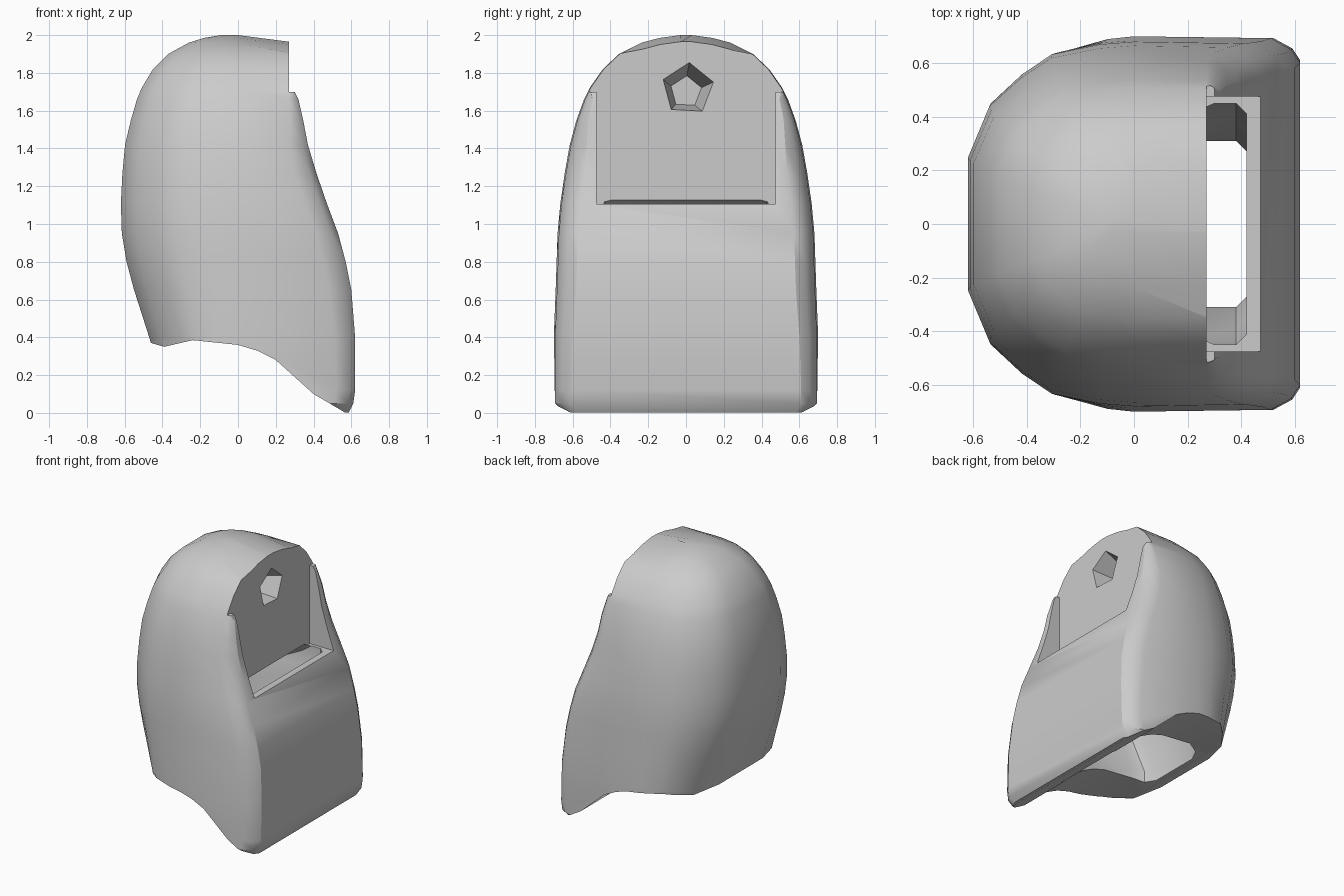
import bpy, bmesh, math
from mathutils import Vector

cube = bpy.data.objects.get("Cube")
if cube:
    bpy.data.objects.remove(cube, do_unlink=True)

grey = bpy.data.materials.new("plain grey")
grey.use_nodes = True
grey.diffuse_color = (0.6, 0.6, 0.6, 1)
grey.node_tree.nodes["Principled BSDF"].inputs["Base Color"].default_value = (0.6, 0.6, 0.6, 1)


def loft(name, rings):
    """Skin a stack of closed rings with equal point counts and cap the ends."""
    bm = bmesh.new()
    rows = [[bm.verts.new(p) for p in ring] for ring in rings]
    n = len(rows[0])
    for a, b in zip(rows, rows[1:]):
        for i in range(n):
            j = (i + 1) % n
            bm.faces.new((a[i], a[j], b[j], b[i]))
    bm.faces.new(rows[0][::-1])
    bm.faces.new(rows[-1])
    bmesh.ops.recalc_face_normals(bm, faces=bm.faces[:])
    mesh = bpy.data.meshes.new(name)
    bm.to_mesh(mesh)
    bm.free()
    mesh.materials.append(grey)
    obj = bpy.data.objects.new(name, mesh)
    bpy.context.collection.objects.link(obj)
    return obj


def box(name, lo, hi):
    return loft(name, [[(lo[0], lo[1], z), (hi[0], lo[1], z), (hi[0], hi[1], z), (lo[0], hi[1], z)]
                       for z in (lo[2], hi[2])])


def cut(target, cutter):
    cutter.hide_render = True
    bpy.context.view_layer.objects.active = target
    mod = target.modifiers.new("cut", "BOOLEAN")
    mod.operation = "DIFFERENCE"
    mod.solver = "EXACT"
    mod.object = cutter
    bpy.ops.object.modifier_apply(modifier=mod.name)
    bpy.data.objects.remove(cutter, do_unlink=True)


# Plan outline of the rounded back: (share of the depth, share of the half width)
BACK = [(0, .37), (.13, .66), (.32, .82), (.5, .93), (.79, .985), (1, 1)]


def shell_ring(z, back, front, width, chamfer):
    depth = max(0.02, 0.0 - back)
    side = [(back + t * depth, s * width) for t, s in BACK]
    side += [(front - chamfer, width * .99), (front - chamfer * .3, width - chamfer * .45),
             (front, width - chamfer * .9)]
    drop = lambda x: .035 * max(0, x) / .27 if z > 1.9 else 0
    return [(x, y, z - drop(x)) for x, y in side] + [(x, -y, z - drop(x)) for x, y in side[::-1]]


# Domed shell: height, back x, front x, half width, front corner chamfer
SHELL = [(0, -.36, .585, .65, .08), (.05, -.37, .61, .70, .10), (.12, -.39, .62, .70, .10),
         (.4, -.47, .62, .70, .11), (.65, -.55, .60, .69, .12), (.8, -.59, .57, .685, .12),
         (.95, -.615, .53, .68, .12), (1.11, -.62, .47, .665, .12), (1.27, -.612, .415, .642, .12),
         (1.42, -.598, .37, .615, .10), (1.55, -.567, .345, .58, .07), (1.66, -.535, .32, .54, .05),
         (1.72, -.51, .29, .51, .004), (1.82, -.45, .29, .44, .004), (1.9, -.37, .29, .355, .004),
         (1.96, -.26, .29, .235, .004), (1.985, -.18, .29, .14, .004), (2.0, -.09, .29, .03, .004)]
shell = loft("hollow_shell", [shell_ring(*row) for row in SHELL])

# Sweeping underside
under = [(.7, -.1), (.7, .0), (.565, .003), (.4, .1), (.2, .28), (.1, .33), (0, .36),
         (-.24, .385), (-.39, .35), (-.46, .37), (-.8, .42), (-.8, -.1)]
cut(shell, loft("underside_cutter", [[(x, y, z) for x, z in under] for y in (-1, 1)]))


# Cavity open at the bottom, narrowing toward the rim
def cavity_ring(z, back, front, width):
    r = min(.12, (front - back) * .4)
    side = [(back, width - r), (back + r * .3, width - r * .3), (back + r, width),
            (front - .04, width), (front, width - .04)]
    return [(x, y, z) for x, y in side] + [(x, -y, z) for x, y in side[::-1]]


CAVITY = [(-.2, -.36, .42, .31), (.45, -.36, .42, .31), (.75, -.3, .42, .39),
          (.95, -.1, .42, .44), (1.05, .1, .42, .45), (1.13, .275, .42, .45)]
cut(shell, loft("cavity_cutter", [cavity_ring(*row) for row in CAVITY]))

# Front window above the chest plate, and the flat face of the dome
cut(shell, box("window_cutter", (.27, -.475, 1.107), (1, .475, 2.2)))
cut(shell, box("face_cutter", (.27, -1, 1.70), (1, 1, 2.2)))


# Five-sided tapered socket in the face
def pentagon(x, radius, y0, z0):
    return [(x, y0 + radius * math.cos(a), z0 + radius * math.sin(a))
            for a in (math.radians(87 + 72 * i) for i in range(5))]


cut(shell, loft("socket_cutter", [pentagon(.33, .15, .01, 1.715), pentagon(.27, .14, .01, 1.715),
                                  pentagon(.08, .085, 0, 1.70)]))

# Smooth the shell while keeping cut edges crisp
bpy.ops.object.select_all(action="DESELECT")
shell.select_set(True)
bpy.context.view_layer.objects.active = shell
bpy.ops.object.shade_smooth_by_angle(angle=math.radians(32))
